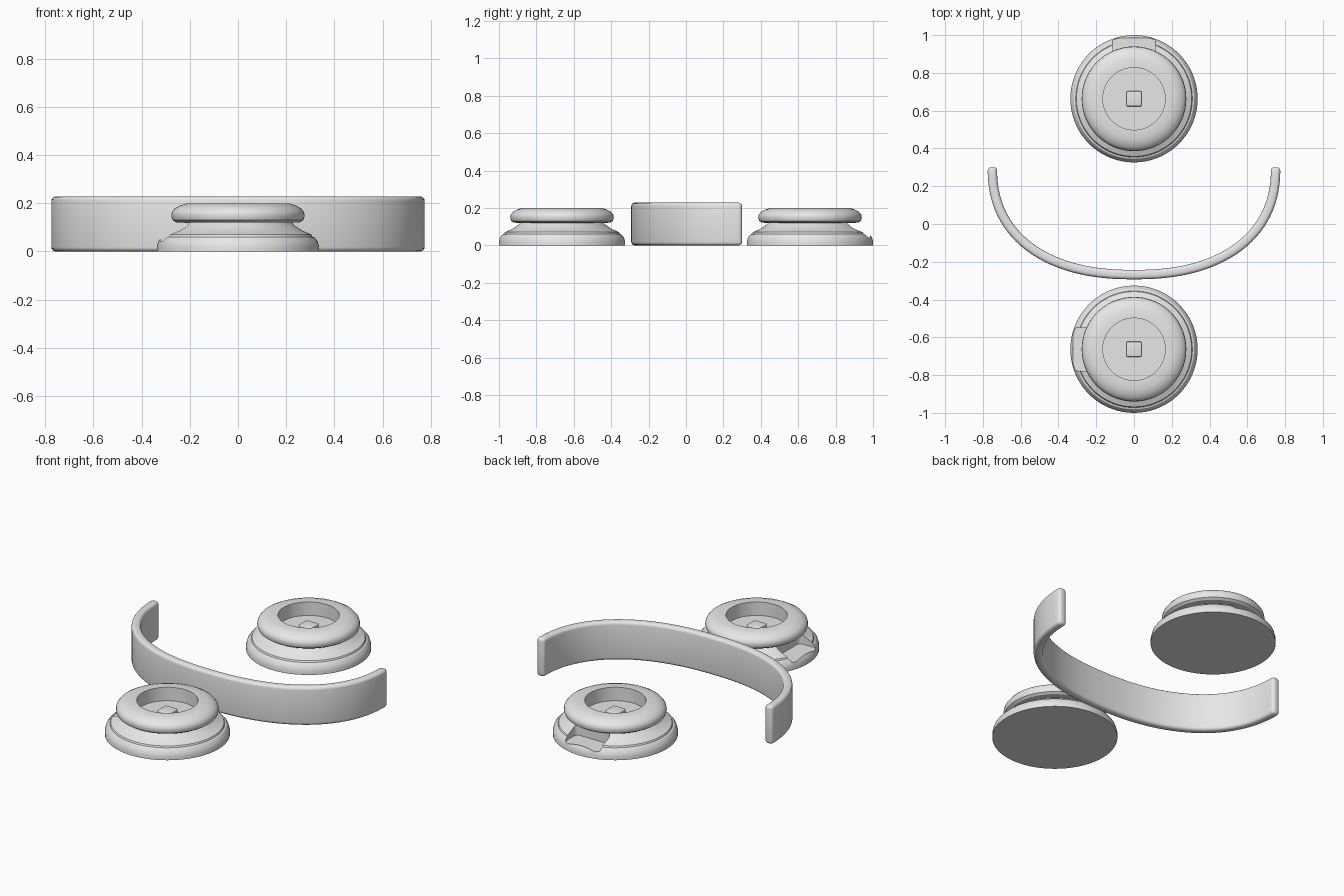
import bpy, bmesh, math
from mathutils import Matrix, Vector

cube = bpy.data.objects.get("Cube")
if cube:
    bpy.data.objects.remove(cube, do_unlink=True)

grey = bpy.data.materials.new("light_grey")
grey.use_nodes = True
grey.diffuse_color = (0.8, 0.8, 0.8, 1)
grey.node_tree.nodes["Principled BSDF"].inputs["Base Color"].default_value = (0.8, 0.8, 0.8, 1)


def make_object(name, bm):
    bmesh.ops.recalc_face_normals(bm, faces=bm.faces)
    mesh = bpy.data.meshes.new(name)
    bm.to_mesh(mesh)
    bm.free()
    mesh.materials.append(grey)
    obj = bpy.data.objects.new(name, mesh)
    bpy.context.collection.objects.link(obj)
    return obj


def select(obj):
    bpy.ops.object.select_all(action='DESELECT')
    obj.select_set(True)
    bpy.context.view_layer.objects.active = obj


def finish(obj, angle=32):
    # Apply the modifiers, then smooth while keeping creases
    select(obj)
    for mod in list(obj.modifiers):
        bpy.ops.object.modifier_apply(modifier=mod.name)
    bpy.ops.object.shade_smooth_by_angle(angle=math.radians(angle))


def box(name, low, high, round_width, upright_only):
    bm = bmesh.new()
    low, high = Vector(low), Vector(high)
    place = Matrix.Translation((low + high) / 2) @ Matrix.Diagonal((*(high - low), 1))
    bmesh.ops.create_cube(bm, size=1, matrix=place)
    edges = [e for e in bm.edges
             if not upright_only or abs(e.verts[0].co.z - e.verts[1].co.z) > 0.01]
    bmesh.ops.bevel(bm, geom=edges, offset=round_width, segments=4,
                    profile=0.5, affect='EDGES')
    return make_object(name, bm)


def pocket_cutter():
    # Slot in the underside with sloping ends, set diagonally
    bm = bmesh.new()
    bmesh.ops.create_cube(bm, size=1)
    for v in bm.verts:
        top = v.co.z > 0
        v.co.x *= 0.16 if top else 0.37
        v.co.y *= 0.165
        v.co.z = 0.09 if top else -0.01
    bm.transform(Matrix.Rotation(math.radians(135), 4, 'Z'))
    return make_object("pocket_cutter", bm)


# Half section of the foot disc: stepped base, neck, rounded collar, recess
SECTION = [(0, 0), (.337, 0), (.337, .02), (.331, .042), (.318, .058),
           (.309, .061), (.305, .07), (.292, .076), (.268, .086),
           (.242, .103), (.222, .12), (.258, .121), (.271, .13), (.277, .147),
           (.274, .164), (.262, .179), (.24, .191), (.212, .2), (.165, .2),
           (.165, .12), (0, .12)]


def make_disc(name, y, turn):
    bm = bmesh.new()
    verts = [bm.verts.new((r, 0, z)) for r, z in SECTION]
    edges = [bm.edges.new(pair) for pair in zip(verts, verts[1:])]
    bmesh.ops.spin(bm, geom=verts + edges, cent=(0, 0, 0), axis=(0, 0, 1),
                   angle=math.tau, steps=72)
    bmesh.ops.remove_doubles(bm, verts=bm.verts, dist=0.0005)
    disc = make_object(name, bm)

    notch = box("notch_cutter", (-.115, .2, .042), (.115, .322, .119), 0.025, True)
    notch.data.transform(Matrix.Rotation(turn, 4, 'Z'))
    cutters = [notch, pocket_cutter()]
    for cutter in cutters:
        cutter.hide_render = True
        mod = disc.modifiers.new("cut", 'BOOLEAN')
        mod.operation = 'DIFFERENCE'
        mod.solver = 'EXACT'
        mod.object = cutter
    finish(disc)
    for cutter in cutters:
        bpy.data.objects.remove(cutter, do_unlink=True)
    disc.location.y = y

    # Small square peg in the recess
    peg = box(name + "_peg", (-.04, -.04, .115), (.04, .04, .146), 0.006, False)
    finish(peg)
    peg.location.y = y


make_disc("back_disc", 0.663, 0)
make_disc("front_disc", -0.663, math.radians(90))

# Curved band: flattened half oval wall, thickened and rounded
bm = bmesh.new()
STEPS, POWER, HEIGHT = 56, 2 / 2.3, 0.228
pairs = []
for i in range(STEPS + 1):
    t = math.pi * i / STEPS
    c, s = math.cos(t), max(math.sin(t), 0)
    x = math.copysign(abs(c) ** POWER, c) * 0.75
    y = 0.3 - 0.568 * s ** POWER
    pairs.append([bm.verts.new((x, y, z)) for z in (0, HEIGHT)])
for (a, b), (c, d) in zip(pairs, pairs[1:]):
    bm.faces.new((a, c, d, b))
band = make_object("curved_band", bm)
solid = band.modifiers.new("thickness", 'SOLIDIFY')
solid.thickness = 0.05
solid.offset = 0
solid.use_even_offset = True
bevel = band.modifiers.new("rounding", 'BEVEL')
bevel.width = 0.018
bevel.segments = 4
bevel.limit_method = 'ANGLE'
bevel.angle_limit = math.radians(50)
finish(band, 40)
